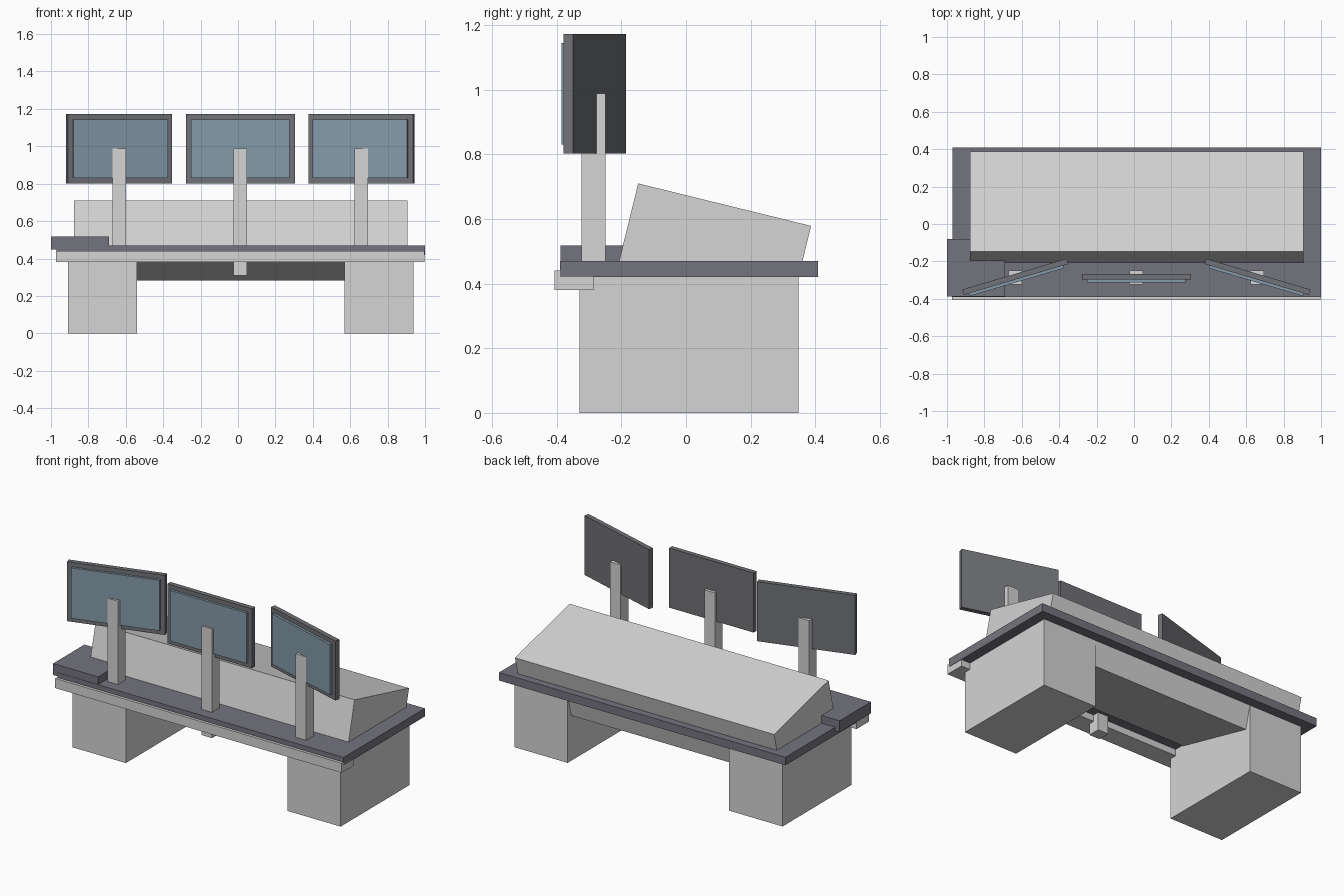
import bpy
import bmesh
import math
from mathutils import Matrix, Vector

if "Cube" in bpy.data.objects:
    bpy.data.objects.remove(bpy.data.objects["Cube"], do_unlink=True)


def make_material(name, rgb):
    mat = bpy.data.materials.new(name)
    mat.use_nodes = True
    mat.diffuse_color = (*rgb, 1)
    mat.node_tree.nodes["Principled BSDF"].inputs["Base Color"].default_value = (*rgb, 1)
    return mat


light = make_material("light grey", (0.66, 0.66, 0.66))
slate = make_material("slate grey", (0.175, 0.175, 0.208))
casing = make_material("casing grey", (0.165, 0.168, 0.183))
glass = make_material("screen blue", (0.235, 0.325, 0.4))


def box(name, x, y, z, mat, place=Matrix.Identity(4)):
    """Box spanning the given (low, high) ranges, then moved by a matrix."""
    spans = (x, y, z)
    centre = Vector([(a + b) / 2 for a, b in spans])
    size = [b - a for a, b in spans]
    bm = bmesh.new()
    bmesh.ops.create_cube(bm, size=1)
    bm.transform(Matrix.Translation(centre) @ Matrix.Diagonal((*size, 1)))
    mesh = bpy.data.meshes.new(name)
    bm.to_mesh(mesh)
    bm.free()
    mesh.materials.append(mat)
    obj = bpy.data.objects.new(name, mesh)
    obj.matrix_world = place
    bpy.context.collection.objects.link(obj)
    return obj


# Worktop, front lip and raised shelf on the right end
box("worktop", (-0.97, 1.0), (-0.39, 0.408), (0.42, 0.47), slate)
box("front_lip", (-0.972, 0.998), (-0.407, -0.287), (0.38, 0.44), light)
box("raised_shelf", (-1.0, -0.69), (-0.388, -0.08), (0.447, 0.518), slate)

# Pedestals
box("right_pedestal", (-0.908, -0.54), (-0.33, 0.348), (0, 0.425), light)
box("left_pedestal", (0.57, 0.937), (-0.33, 0.348), (0, 0.425), light)

# Sloping console block, tipped back through the worktop
tilt = Matrix.Translation((0, -0.148, 0.71)) @ Matrix.Rotation(math.radians(-13.8), 4, "X")
box("console_block", (-0.877, 0.905), (0, 0.551), (-0.306, 0), light, tilt)

# Three screens on posts, outer ones angled inwards
MIDDLE, SPACING = 0.0125, 0.6475
for label, side in (("right", -1), ("centre", 0), ("left", 1)):
    cx = MIDDLE + side * SPACING
    box(label + "_post", (cx - 0.036, cx + 0.036), (-0.324, -0.249), (0.31, 0.988), light)
    place = Matrix.Translation((cx, -0.282, 0.987)) @ Matrix.Rotation(math.radians(-16.5 * side), 4, "Z")
    box(label + "_screen_casing", (-0.291, 0.291), (-0.015, 0.015), (-0.185, 0.185), casing, place)
    box(label + "_screen", (-0.263, 0.263), (-0.03, -0.01), (-0.157, 0.157), glass, place)
